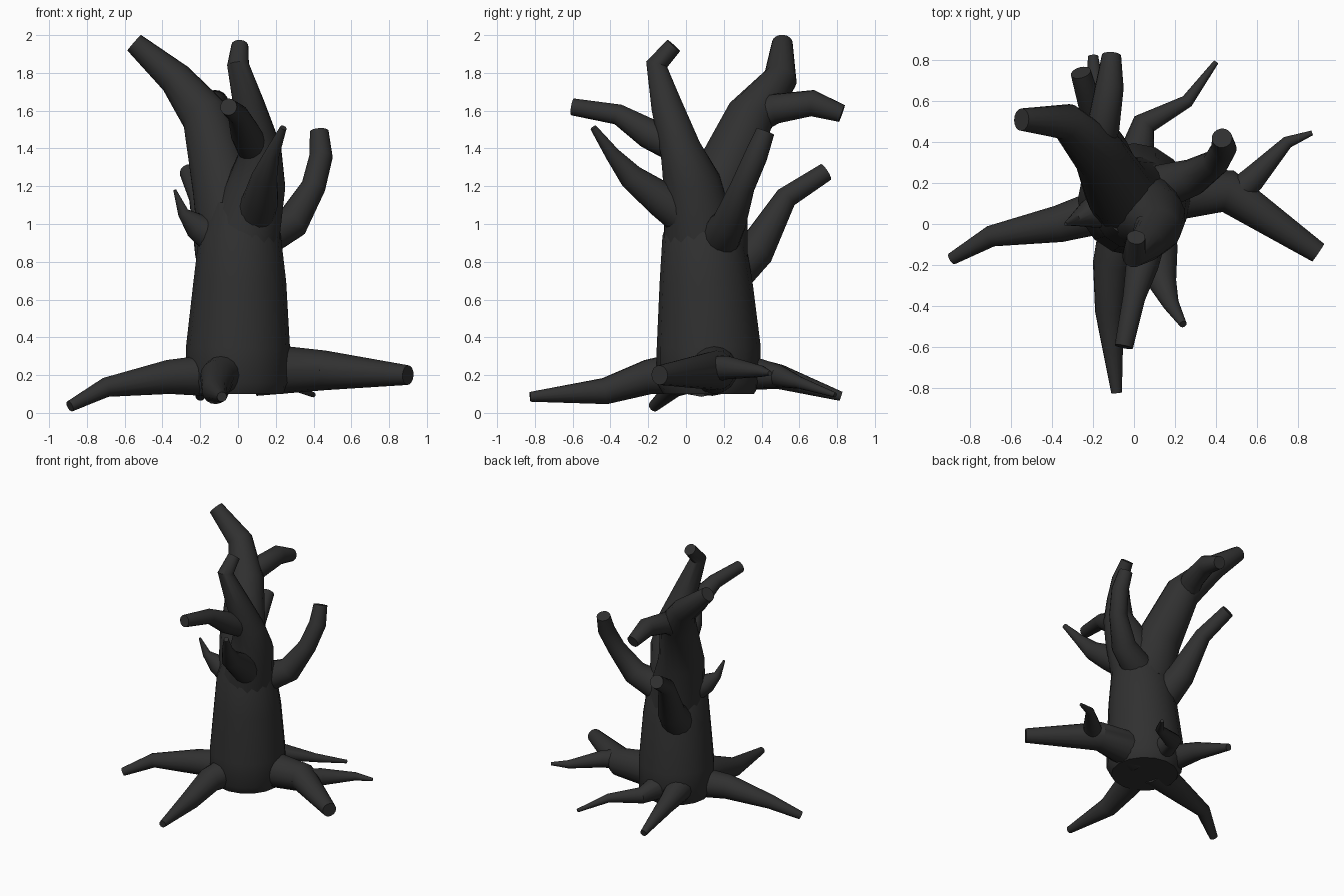
import bpy
import math

bark = bpy.data.materials.new("dark_bark")
bark.diffuse_color = (0.03, 0.03, 0.03, 1)


def limb(name, path):
    """Tapered round tube through (x, y, z, radius) points, capped at both ends."""
    cu = bpy.data.curves.new(name + "_path", 'CURVE')
    cu.dimensions = '3D'
    cu.bevel_depth = 1.0
    cu.bevel_resolution = 6
    cu.use_fill_caps = True
    sp = cu.splines.new('POLY')
    sp.points.add(len(path) - 1)
    for p, (x, y, z, r) in zip(sp.points, path):
        p.co = (x, y, z, 1)
        p.radius = r
    tmp = bpy.data.objects.new(name + "_tmp", cu)
    bpy.context.scene.collection.objects.link(tmp)
    dg = bpy.context.evaluated_depsgraph_get()
    mesh = bpy.data.meshes.new_from_object(tmp.evaluated_get(dg))
    bpy.data.objects.remove(tmp)
    mesh.name = name
    mesh.materials.clear()
    mesh.materials.append(bark)
    ob = bpy.data.objects.new(name, mesh)
    bpy.context.scene.collection.objects.link(ob)
    bpy.ops.object.select_all(action='DESELECT')
    ob.select_set(True)
    bpy.context.view_layer.objects.active = ob
    bpy.ops.object.shade_smooth_by_angle(angle=math.radians(35))
    return ob


# Trunk
limb("trunk", [(0, .12, .10, .24), (0, .12, .16, .275), (0, .12, .35, .275),
               (.01, .105, .7, .245), (.01, .09, .95, .215), (.01, .08, 1.12, .15)])

# Two main forks
limb("back_fork", [(0, .12, .85, .21), (-.08, .17, 1.2, .165), (-.17, .34, 1.57, .13),
                   (-.33, .50, 1.77, .09), (-.55, .51, 1.96, .055)])
limb("front_fork", [(.02, .08, .9, .2), (.10, .03, 1.22, .155), (.12, -.03, 1.4, .11),
                    (.06, -.10, 1.62, .085), (0, -.155, 1.845, .058), (.01, -.065, 1.945, .045)])

# Smaller branches
limb("upper_back_branch", [(-.19, .38, 1.56, .08), (-.15, .47, 1.61, .08),
                           (-.12, .67, 1.64, .07), (-.11, .825, 1.585, .047)])
limb("lower_back_branch", [(-.08, .22, .72, .12), (-.13, .37, .86, .1),
                           (-.2, .53, 1.14, .06), (-.26, .74, 1.275, .05)])
limb("right_branch", [(.13, .18, .93, .11), (.29, .23, 1.01, .09), (.4, .3, 1.2, .065),
                      (.44, .37, 1.36, .062), (.43, .42, 1.49, .05)])
limb("front_low_branch", [(.08, .02, 1.02, .11), (.12, -.13, 1.13, .095), (.14, -.29, 1.25, .068),
                          (.18, -.39, 1.37, .04), (.24, -.49, 1.51, .018)])
limb("front_high_branch", [(.09, .0, 1.38, .085), (.04, -.2, 1.48, .08),
                           (0, -.36, 1.58, .055), (-.05, -.6, 1.62, .045)])
limb("left_twig", [(-.12, .08, .93, .1), (-.22, .05, .99, .07),
                   (-.29, .02, 1.06, .03), (-.335, 0, 1.18, .008)])

# Roots
limb("left_root", [(-.1, .08, .2, .115), (-.37, 0, .19, .09),
                   (-.7, -.06, .135, .052), (-.89, -.17, .035, .03)])
limb("right_root", [(.1, .14, .23, .14), (.46, .16, .225, .105), (.9, -.14, .2, .052)])
limb("right_root_fork", [(.47, .12, .23, .075), (.58, .22, .24, .062),
                         (.75, .4, .22, .03), (.87, .445, .21, .012)])
limb("front_root", [(-.04, .05, .22, .12), (-.11, -.2, .19, .092),
                    (-.12, -.43, .115, .07), (-.085, -.825, .085, .026)])
limb("back_right_root", [(0, .28, .22, .1), (.05, .49, .195, .06),
                         (.26, .6, .16, .032), (.4, .79, .095, .013)])
limb("back_left_root", [(-.13, .25, .22, .1), (-.18, .5, .19, .065), (-.2, .82, .088, .025)])
